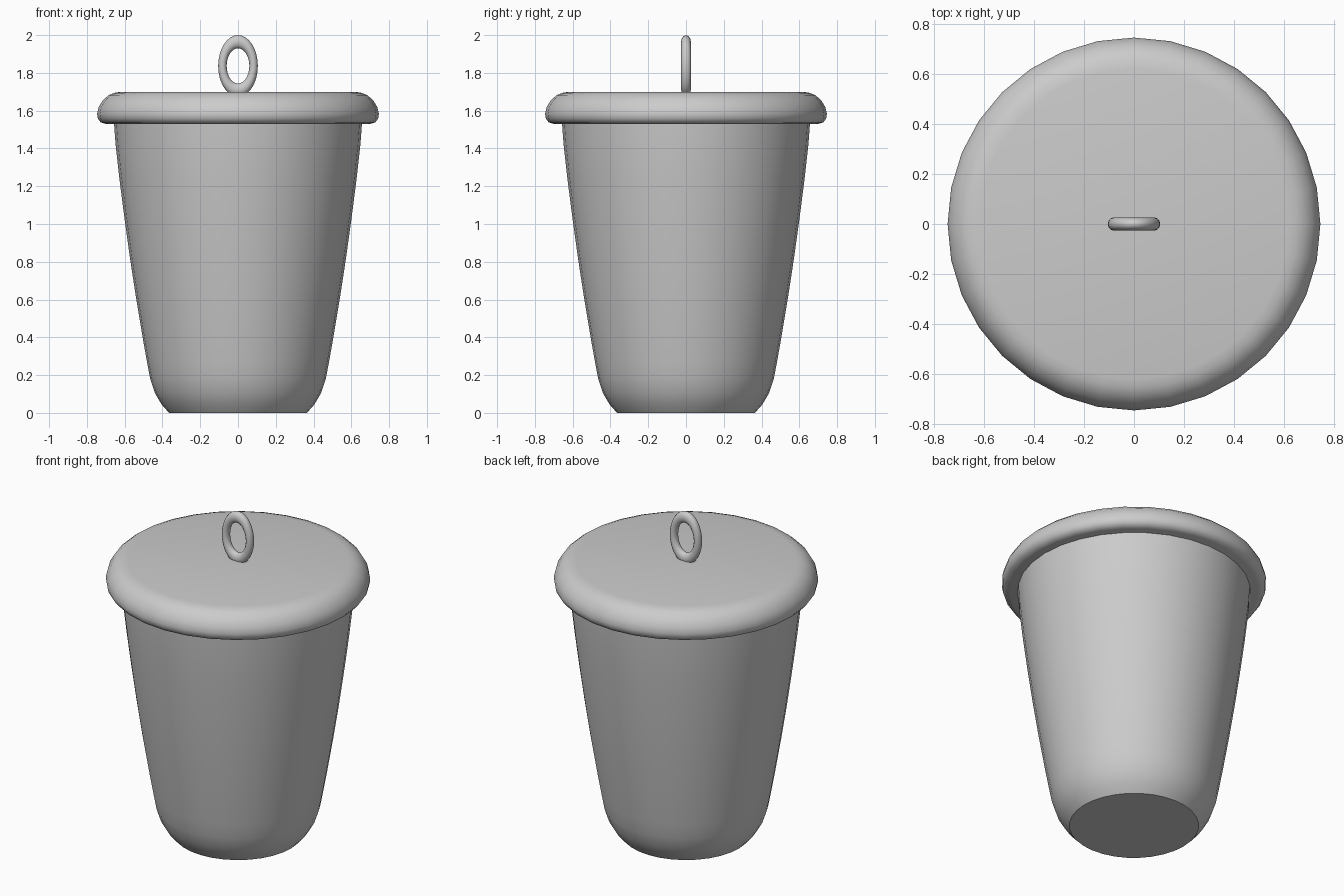
import bpy, bmesh, math

if "Cube" in bpy.data.objects:
    bpy.data.objects.remove(bpy.data.objects["Cube"])

SIDES = 32


def lathe(name, profile, angle=50):
    """Spin an (r, z) profile around z and cap both open ends."""
    bm = bmesh.new()
    rings = []
    for r, z in profile:
        rings.append([bm.verts.new((r * math.cos(2 * math.pi * i / SIDES),
                                    r * math.sin(2 * math.pi * i / SIDES), z))
                      for i in range(SIDES)])
    for a, b in zip(rings, rings[1:]):
        for i in range(SIDES):
            j = (i + 1) % SIDES
            bm.faces.new((a[i], a[j], b[j], b[i]))
    bm.faces.new(rings[0][::-1])
    bm.faces.new(rings[-1])
    mesh = bpy.data.meshes.new(name)
    bm.to_mesh(mesh)
    bm.free()
    obj = bpy.data.objects.new(name, mesh)
    bpy.context.collection.objects.link(obj)
    smooth(obj, angle)
    return obj


def smooth(obj, angle):
    bpy.ops.object.select_all(action='DESELECT')
    obj.select_set(True)
    bpy.context.view_layer.objects.active = obj
    bpy.ops.object.shade_smooth_by_angle(angle=math.radians(angle))


# Tapered pot with rounded foot
lathe("pot_body", [(0.365, 0), (0.405, 0.045), (0.44, 0.105), (0.465, 0.18),
                   (0.482, 0.27), (0.505, 0.40), (0.54, 0.61), (0.572, 0.82),
                   (0.601, 1.03), (0.628, 1.24), (0.648, 1.42), (0.657, 1.54)], 40)

# Overhanging lid with rounded rim
lathe("lid", [(0.70, 1.53), (0.727, 1.538), (0.742, 1.558), (0.746, 1.583),
              (0.738, 1.618), (0.716, 1.655), (0.685, 1.682), (0.655, 1.694),
              (0.62, 1.70)], 40)

# Oval ring handle, its foot sunk into the lid
bpy.ops.mesh.primitive_torus_add(major_radius=0.0825, minor_radius=0.0225,
                                 major_segments=32, minor_segments=12,
                                 location=(0, 0, 1.837),
                                 rotation=(math.pi / 2, 0, 0))
ring = bpy.context.object
ring.name = "ring_handle"
ring.scale = (1, 1.55, 1.15)
smooth(ring, 60)
